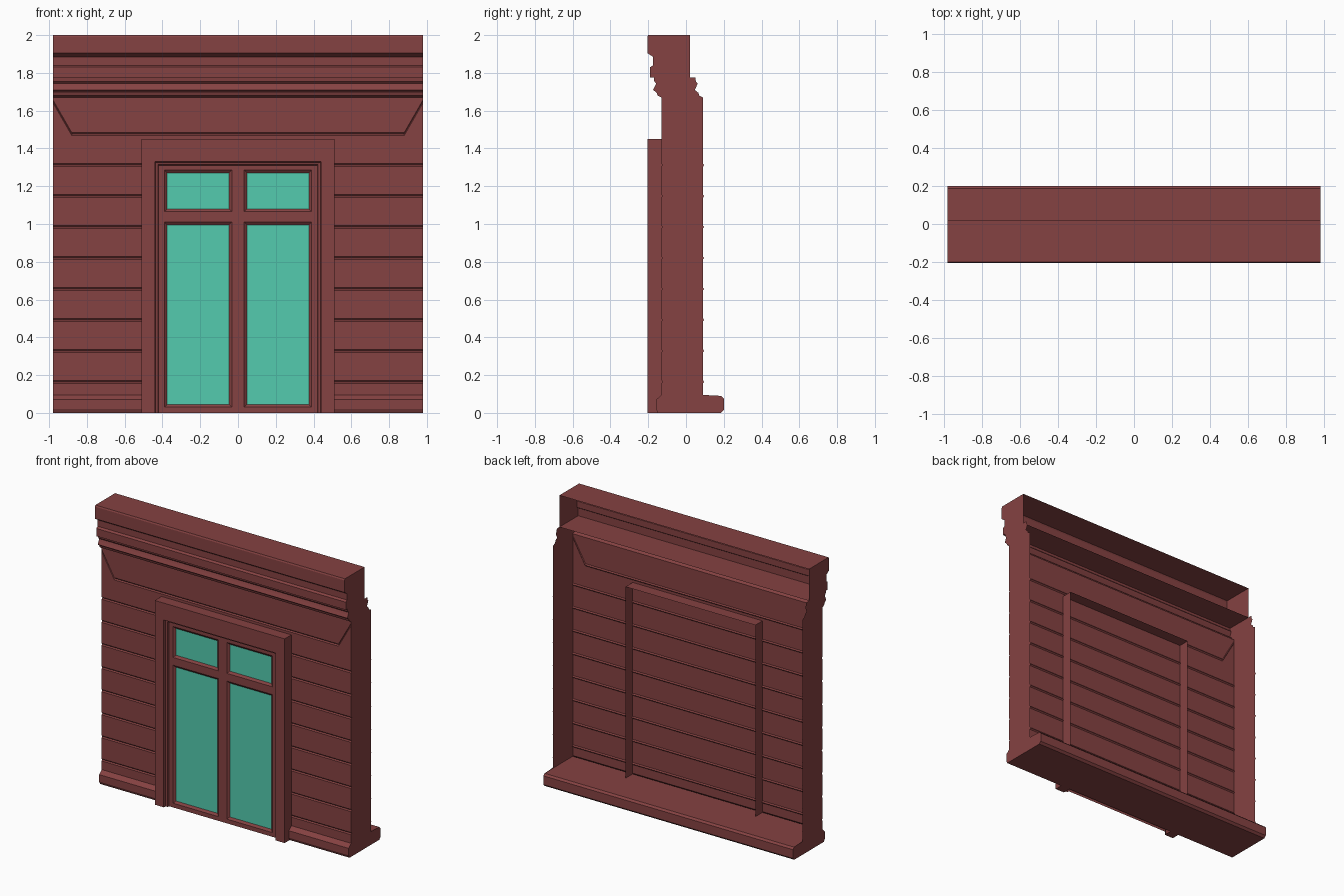
import bpy
import bmesh

cube = bpy.data.objects.get("Cube")
if cube:
    bpy.data.objects.remove(cube, do_unlink=True)


def material(name, rgb):
    mat = bpy.data.materials.new(name)
    mat.use_nodes = True
    mat.diffuse_color = (*rgb, 1)
    mat.node_tree.nodes["Principled BSDF"].inputs["Base Color"].default_value = (*rgb, 1)
    return mat


RED = material("brick_red_paint", (0.235, 0.054, 0.054))
GLASS = material("turquoise_glass", (0.087, 0.6, 0.43))


def finish(name, bm, mats, recalc=False):
    if recalc:
        bmesh.ops.recalc_face_normals(bm, faces=bm.faces)
    mesh = bpy.data.meshes.new(name)
    bm.to_mesh(mesh)
    bm.free()
    for mat in mats:
        mesh.materials.append(mat)
    obj = bpy.data.objects.new(name, mesh)
    bpy.context.collection.objects.link(obj)
    return obj


def face(bm, points, index=0):
    f = bm.faces.new([bm.verts.new(p) for p in points])
    f.material_index = index
    return f


def bridge(bm, loops):
    """Join successive open rows of points with quads."""
    rows = [[bm.verts.new(p) for p in loop] for loop in loops]
    for a, b in zip(rows, rows[1:]):
        for i in range(len(a) - 1):
            bm.faces.new((a[i], a[i + 1], b[i + 1], b[i]))
    return rows


HALF = 0.98      # half the wall length
WALL = -0.13     # front plane of the boards
DEPTH = 0.22     # depth of the end caps
PITCH = 0.164    # board height

cornice = [(-0.2, 2.0), (-0.205, 1.99), (-0.205, 1.905), (-0.175, 1.885),
           (-0.175, 1.84), (-0.19, 1.83), (-0.19, 1.775)]
moulding = [(-0.17, 1.775), (-0.168, 1.755), (-0.158, 1.745), (-0.164, 1.73),
            (-0.174, 1.71), (-0.155, 1.695), (-0.15, 1.68), (WALL, 1.67)]
skirting = [(WALL, 0.095), (-0.15, 0.077), (-0.158, 0.07), (-0.158, 0.02), (-0.148, 0)]
back_base = [(0.185, 0), (0.2, 0.015), (0.2, 0.077), (0.187, 0.09)]


def boards(at_end):
    """Grooves between boards; the top one fades out to the corners."""
    points = []
    for k in range(9, 0, -1):
        z, depth = k * PITCH, 0.007
        if k == 9 and at_end:
            z, depth = 1.65, 0
        points += [(WALL, z + 0.008), (WALL + depth, z), (WALL, z - 0.008)]
    return points


# Open-backed wall shell with closed ends
bm = bmesh.new()
rows = []
for x in (-HALF, -0.88, 0.88, HALF):
    relief = moulding + boards(abs(x) == HALF) + skirting[:1]
    outline = [(0.02, 2.0)] + cornice + relief + skirting[1:] + back_base
    rows.append([(x, y, z) for y, z in outline + [(WALL, 0.09)]])
rows = bridge(bm, rows)
rear = [(y + DEPTH, z) for y, z in reversed(relief)] + [(0.02, 1.775)]
for row in (rows[0], rows[-1]):
    x = row[0].co.x
    bm.faces.new(row[:-1] + [bm.verts.new((x, y, z)) for y, z in rear])
finish("wall_shell", bm, [RED], True)

# Ledge inside the cornice
bm = bmesh.new()
face(bm, [(-HALF, -0.19, 1.775), (HALF, -0.19, 1.775), (HALF, 0.02, 1.775), (-HALF, 0.02, 1.775)])
finish("cornice_ledge", bm, [RED])

# Door surround: stepped arch of flat strips, from the rear rim inwards
bm = bmesh.new()
steps = [(0.51, 1.45, -0.05), (0.51, 1.45, -0.205), (0.44, 1.33, -0.205),
         (0.436, 1.326, -0.188), (0.424, 1.314, -0.185), (0.42, 1.31, -0.172)]
bridge(bm, [[(-w, y, 0), (-w, y, t), (w, y, t), (w, y, 0)] for w, t, y in steps])
for s in (-1, 1):
    face(bm, [(s * x, y, 0) for x, y in ((0.44, -0.205), (0.51, -0.205), (0.51, -0.14), (0.44, -0.14))])
bmesh.ops.remove_doubles(bm, verts=bm.verts, dist=0.0001)
finish("door_surround", bm, [RED], True)

# Door leaf: a grid of rails and stiles with four bevelled panes
DOOR, PANE, BEVEL = -0.172, -0.16, 0.015
bm = bmesh.new()
xs = [-0.42, -0.39, -0.033, 0.033, 0.39, 0.42]
zs = [0, 0.03, 1.01, 1.065, 1.285, 1.31]


def rect(x0, x1, z0, z1, y):
    return [(x0, y, z0), (x1, y, z0), (x1, y, z1), (x0, y, z1)]


for i in range(5):
    for j in range(5):
        x0, x1, z0, z1 = xs[i], xs[i + 1], zs[j], zs[j + 1]
        if i % 2 and j % 2:
            outer = rect(x0, x1, z0, z1, DOOR)
            inner = rect(x0 + BEVEL, x1 - BEVEL, z0 + BEVEL, z1 - BEVEL, PANE)
            for k in range(4):
                n = (k + 1) % 4
                face(bm, [outer[k], outer[n], inner[n], inner[k]])
            face(bm, inner, 1)
        else:
            face(bm, rect(x0, x1, z0, z1, DOOR))
bmesh.ops.remove_doubles(bm, verts=bm.verts, dist=0.0001)
finish("door_leaf", bm, [RED, GLASS])
